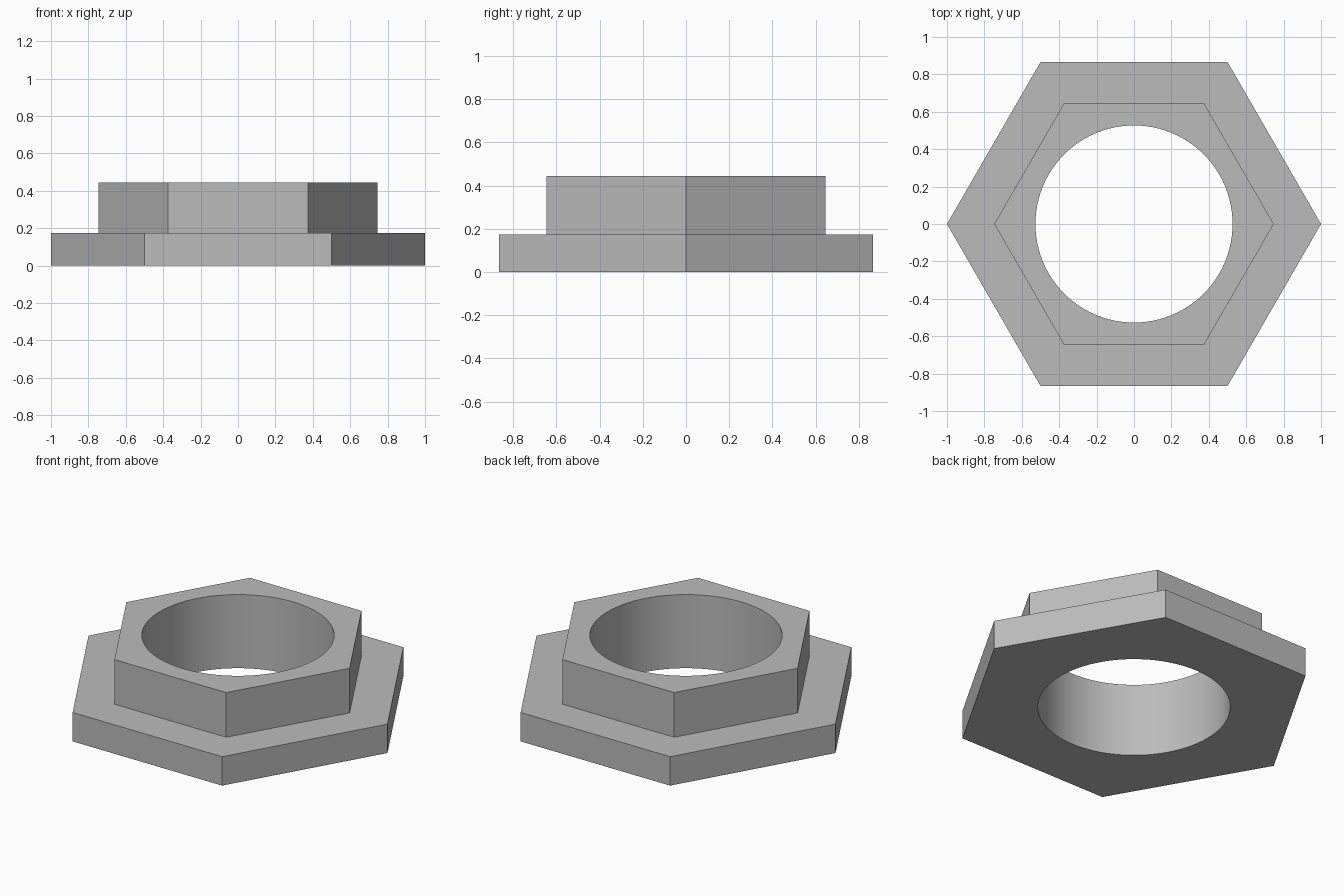
import bpy
import bmesh
from math import cos, sin, tau, radians

if "Cube" in bpy.data.objects:
    bpy.data.objects.remove(bpy.data.objects["Cube"], do_unlink=True)

FLANGE_RADIUS, COLLAR_RADIUS, BORE_RADIUS = 1.0, 0.747, 0.527
FLANGE_TOP, COLLAR_TOP = 0.175, 0.445


def make_material(name, colour):
    mat = bpy.data.materials.new(name)
    mat.use_nodes = True
    mat.diffuse_color = colour
    mat.node_tree.nodes["Principled BSDF"].inputs["Base Color"].default_value = colour
    return mat


def stacked_prism(name, sides, profile):
    """Loft regular polygons through (radius, height) pairs and cap both ends."""
    bm = bmesh.new()
    rings = [[bm.verts.new((r * cos(tau * i / sides), r * sin(tau * i / sides), z))
              for i in range(sides)] for r, z in profile]
    for low, high in zip(rings, rings[1:]):
        for i in range(sides):
            j = (i + 1) % sides
            bm.faces.new((low[i], low[j], high[j], high[i]))
    bm.faces.new(rings[0][::-1])
    bm.faces.new(rings[-1])
    mesh = bpy.data.meshes.new(name)
    bm.to_mesh(mesh)
    bm.free()
    obj = bpy.data.objects.new(name, mesh)
    bpy.context.collection.objects.link(obj)
    return obj


grey = make_material("plain grey", (0.5, 0.5, 0.5, 1))

# Hexagonal flange stepping in to a hexagonal collar
nut = stacked_prism("flanged_hex_nut", 6, [
    (FLANGE_RADIUS, 0), (FLANGE_RADIUS, FLANGE_TOP),
    (COLLAR_RADIUS, FLANGE_TOP), (COLLAR_RADIUS, COLLAR_TOP)])
nut.data.materials.append(grey)

# Round bore through the whole height
cutter = stacked_prism("bore_cutter", 96, [(BORE_RADIUS, -0.2), (BORE_RADIUS, COLLAR_TOP + 0.2)])
cutter.data.materials.append(grey)
cutter.hide_render = True

bore = nut.modifiers.new("bore", 'BOOLEAN')
bore.operation = 'DIFFERENCE'
bore.solver = 'EXACT'
bore.object = cutter

bpy.ops.object.select_all(action='DESELECT')
nut.select_set(True)
bpy.context.view_layer.objects.active = nut
bpy.ops.object.modifier_apply(modifier=bore.name)
bpy.data.objects.remove(cutter, do_unlink=True)

# Smooth bore wall, crisp edges everywhere else
bpy.ops.object.shade_smooth_by_angle(angle=radians(30))
